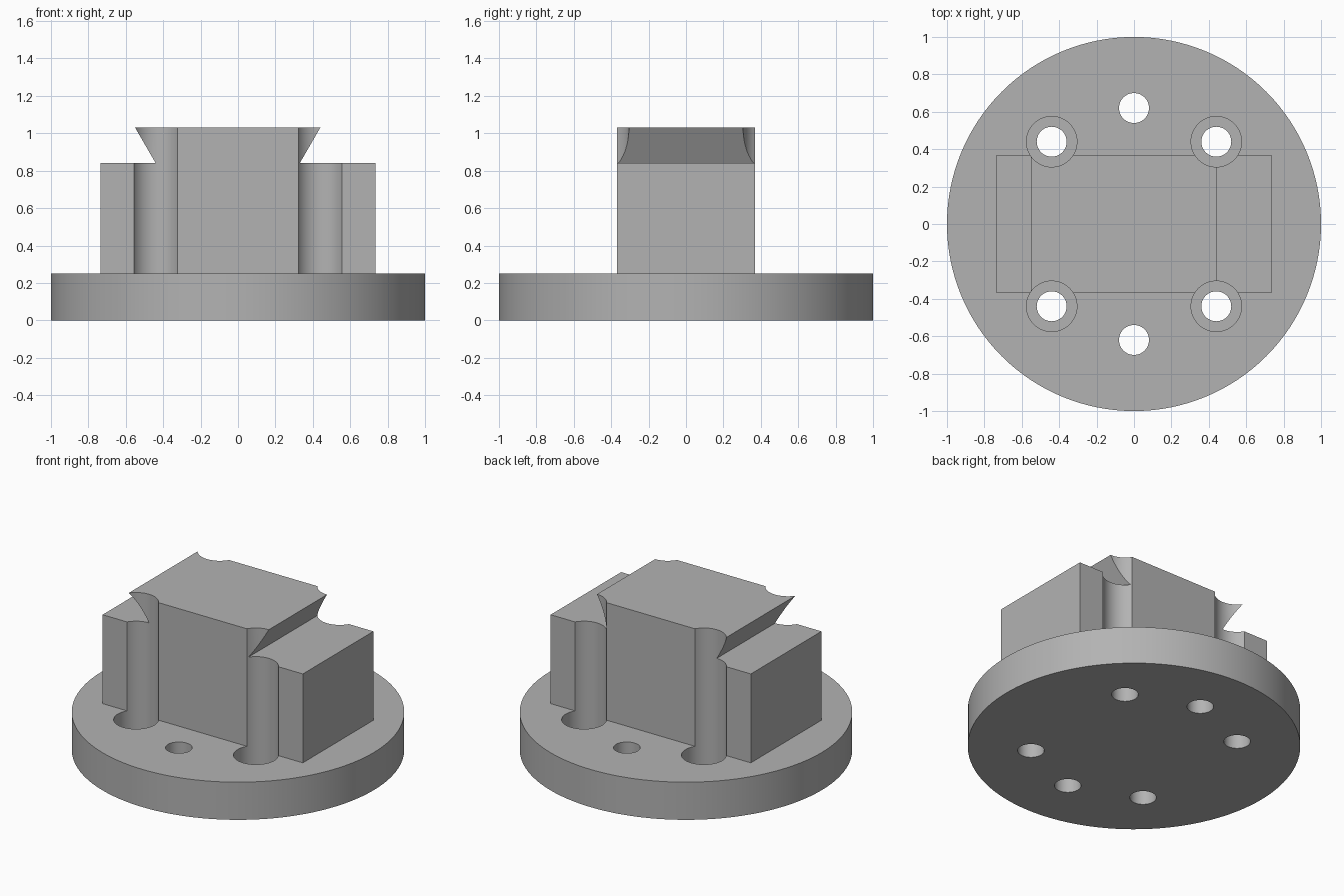
import bpy
import bmesh
import math
from mathutils import Matrix

default = bpy.data.objects.get("Cube")
if default:
    bpy.data.objects.remove(default, do_unlink=True)

BASE_TOP, BLOCK_TOP, TOP = 0.25, 0.84, 1.03
HALF_X, HALF_Y = 0.735, 0.37
BOLT, PIN_Y = 0.44, 0.62

grey = bpy.data.materials.new("machined grey")
grey.use_nodes = True
colour = (0.45, 0.45, 0.45, 1)
grey.diffuse_color = colour
grey.node_tree.nodes["Principled BSDF"].inputs["Base Color"].default_value = colour


def add_object(name, bm):
    mesh = bpy.data.meshes.new(name)
    bmesh.ops.recalc_face_normals(bm, faces=bm.faces)
    bm.to_mesh(mesh)
    bm.free()
    mesh.materials.append(grey)
    obj = bpy.data.objects.new(name, mesh)
    bpy.context.collection.objects.link(obj)
    return obj


def cylinder(name, radius, z0, z1, x=0, y=0, sides=64):
    bm = bmesh.new()
    bmesh.ops.create_cone(bm, cap_ends=True, segments=sides, radius1=radius,
                          radius2=radius, depth=z1 - z0,
                          matrix=Matrix.Translation((x, y, (z0 + z1) / 2)))
    return add_object(name, bm)


def combine(target, tool, operation):
    tool.hide_render = True
    mod = target.modifiers.new(operation.lower(), 'BOOLEAN')
    mod.operation, mod.solver, mod.object = operation, 'EXACT', tool
    bpy.context.view_layer.objects.active = target
    bpy.ops.object.modifier_apply(modifier=mod.name)
    bpy.data.objects.remove(tool, do_unlink=True)


# Round base plate
mount = cylinder("dovetail_mount", 1, 0, BASE_TOP, sides=128)

# Block with an off-centre dovetail rail, extruded along y
profile = [(-HALF_X, BASE_TOP - 0.1), (HALF_X, BASE_TOP - 0.1),
           (HALF_X, BLOCK_TOP), (0.33, BLOCK_TOP), (0.44, TOP),
           (-0.55, TOP), (-0.44, BLOCK_TOP), (-HALF_X, BLOCK_TOP)]
bm = bmesh.new()
face = bm.faces.new([bm.verts.new((x, -HALF_Y, z)) for x, z in profile])
side = bmesh.ops.extrude_face_region(bm, geom=[face])
moved = [v for v in side["geom"] if isinstance(v, bmesh.types.BMVert)]
bmesh.ops.translate(bm, verts=moved, vec=(0, 2 * HALF_Y, 0))
combine(mount, add_object("dovetail_block", bm), 'UNION')

# Counterbored bolt holes, cutting up through the block corners
for sx in (-1, 1):
    for sy in (-1, 1):
        x, y = sx * BOLT, sy * BOLT
        combine(mount, cylinder("counterbore", 0.135, 0.12, 1.2, x, y), 'DIFFERENCE')
        combine(mount, cylinder("bolt_hole", 0.08, -0.1, 0.2, x, y), 'DIFFERENCE')

# Plain pin holes, front and back
for y in (-PIN_Y, PIN_Y):
    combine(mount, cylinder("pin_hole", 0.08, -0.1, 0.4, 0, y), 'DIFFERENCE')

# Smooth round walls with crisp edges
bpy.ops.object.select_all(action='DESELECT')
mount.select_set(True)
bpy.context.view_layer.objects.active = mount
bpy.ops.object.shade_smooth_by_angle(angle=math.radians(30))
